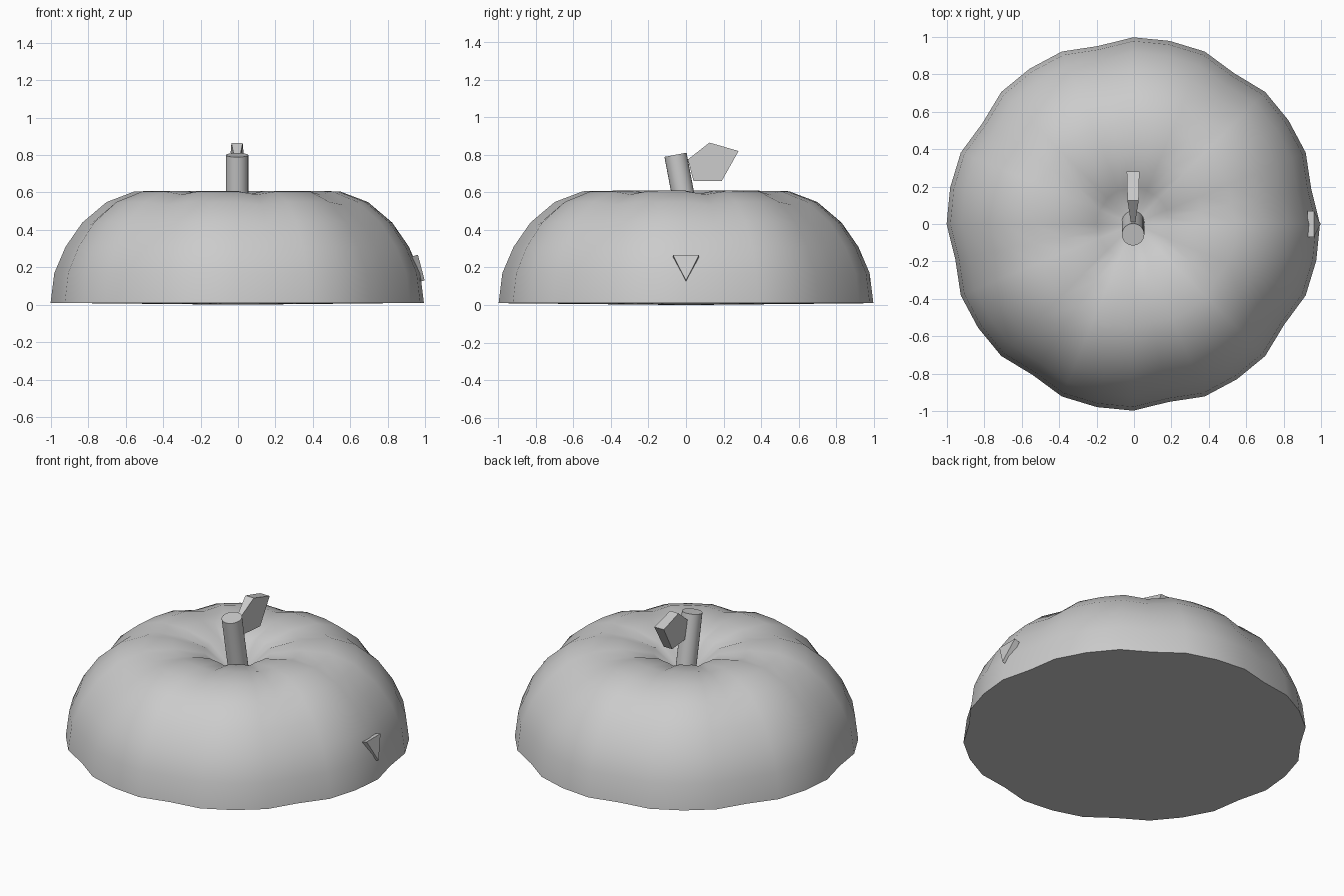
import bpy, bmesh, math
from mathutils import Vector

cube = bpy.data.objects.get("Cube")
if cube:
    bpy.data.objects.remove(cube, do_unlink=True)

grey = bpy.data.materials.new("plain grey")
grey.use_nodes = True
COLOUR = (0.6, 0.6, 0.6, 1)
grey.diffuse_color = COLOUR
grey.node_tree.nodes["Principled BSDF"].inputs["Base Color"].default_value = COLOUR


def finish(bm, name, smooth_angle=None):
    bmesh.ops.recalc_face_normals(bm, faces=bm.faces)
    mesh = bpy.data.meshes.new(name)
    bm.to_mesh(mesh)
    bm.free()
    mesh.materials.append(grey)
    obj = bpy.data.objects.new(name, mesh)
    bpy.context.collection.objects.link(obj)
    if smooth_angle:
        bpy.ops.object.select_all(action='DESELECT')
        obj.select_set(True)
        bpy.context.view_layer.objects.active = obj
        bpy.ops.object.shade_smooth_by_angle(angle=math.radians(smooth_angle))
    return obj


def prism(name, front, back):
    """Solid between two matching outlines."""
    bm = bmesh.new()
    a = [bm.verts.new(p) for p in front]
    b = [bm.verts.new(p) for p in back]
    bm.faces.new(a)
    bm.faces.new(b[::-1])
    for i in range(len(a)):
        j = (i + 1) % len(a)
        bm.faces.new((a[i], b[i], b[j], a[j]))
    return finish(bm, name)


# Gourd body: a ribbed half dome with a dimple, every fourth meridian pulled in
SEGMENTS = 32
profile = [(1, 0.01), (0.98, 0.17), (0.92, 0.31), (0.83, 0.44), (0.70, 0.55),
           (0.55, 0.607), (0.38, 0.61), (0.195, 0.57)]
bm = bmesh.new()
rings = []
for r, z in profile:
    ring = []
    for k in range(SEGMENTS):
        a = math.tau * k / SEGMENTS
        s = 0.97 if k % 4 == 1 else 0.998
        drop = z * s if z > 0.1 else z
        ring.append(bm.verts.new((r * s * math.cos(a) - 0.004, r * s * math.sin(a), drop)))
    rings.append(ring)
for low, high in zip(rings, rings[1:]):
    for k in range(SEGMENTS):
        n = (k + 1) % SEGMENTS
        bm.faces.new((low[k], low[n], high[n], high[k]))
for ring, height in ((rings[0], 0), (rings[-1], 0.40)):
    pole = bm.verts.new((0, 0, height))
    for k in range(SEGMENTS):
        bm.faces.new((ring[k], ring[(k + 1) % SEGMENTS], pole))
finish(bm, "gourd_body", 60)

# Stem leaning toward the front
bottom, top = Vector((-0.005, 0.022, 0.39)), Vector((-0.005, -0.056, 0.80))
axis = top - bottom
bm = bmesh.new()
bmesh.ops.create_cone(bm, cap_ends=True, segments=24, radius1=0.06, radius2=0.06,
                      depth=axis.length)
bmesh.ops.transform(bm, matrix=axis.to_track_quat('Z', 'Y').to_matrix().to_4x4(), verts=bm.verts)
bmesh.ops.translate(bm, vec=(bottom + top) / 2, verts=bm.verts)
finish(bm, "stem", 40)

# Leaf: pentagon (y, z, half thickness) that thins toward the stem
leaf = [(0.01, 0.775, 0.012), (0.125, 0.865, 0.03), (0.28, 0.82, 0.034),
        (0.19, 0.66, 0.03), (0.04, 0.66, 0.015)]
prism("leaf", [(-0.005 + t, y, z) for y, z, t in leaf],
      [(-0.005 - t, y, z) for y, z, t in leaf])

# Small triangular plate standing proud of the side
outer = [(0.962, -0.07, 0.267), (0.962, 0.07, 0.267), (0.998, 0, 0.13)]
prism("side_triangle", outer, [(x - 0.035, y, z - 0.01) for x, y, z in outer])
